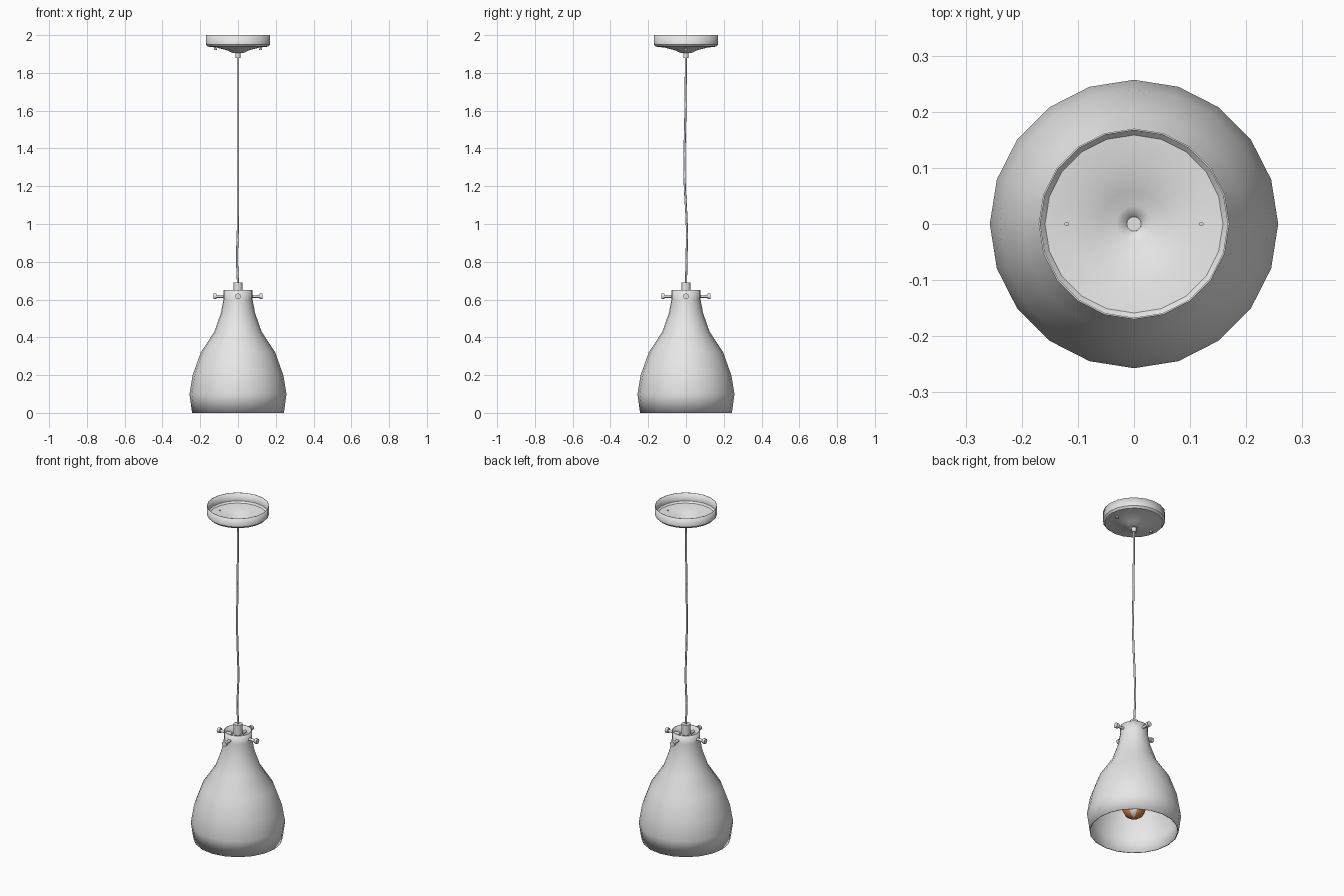
import bpy, bmesh, math
from mathutils import Matrix, Vector

if "Cube" in bpy.data.objects:
    bpy.data.objects.remove(bpy.data.objects["Cube"])


def material(name, rgb):
    m = bpy.data.materials.new(name)
    m.use_nodes = True
    m.diffuse_color = (*rgb, 1)
    m.node_tree.nodes["Principled BSDF"].inputs["Base Color"].default_value = (*rgb, 1)
    return m


GREY = material("light grey", (0.8, 0.8, 0.8))
AMBER = material("amber glass", (0.7, 0.25, 0.06))


def smooth(ob, angle=40):
    bpy.ops.object.select_all(action="DESELECT")
    ob.select_set(True)
    bpy.context.view_layer.objects.active = ob
    bpy.ops.object.shade_smooth_by_angle(angle=math.radians(angle))


def lathe(name, profile, sides, mat=GREY, wall=0, matrix=None):
    """Revolve (radius, height) points, listed bottom to top on the outside."""
    bm = bmesh.new()
    verts = [bm.verts.new((r, 0, z)) for r, z in profile]
    edges = [bm.edges.new(pair) for pair in zip(verts, verts[1:])]
    bmesh.ops.spin(bm, geom=verts + edges, axis=(0, 0, 1), cent=(0, 0, 0),
                   angle=math.tau, steps=sides, use_duplicate=False)
    bmesh.ops.remove_doubles(bm, verts=bm.verts, dist=0.0002)
    bmesh.ops.recalc_face_normals(bm, faces=bm.faces)
    if wall:
        # Open shells: make the rim-side wall face away from the axis
        side = max(bm.faces, key=lambda f: f.calc_center_median().xy.length)
        if side.normal.xy.dot(side.calc_center_median().xy) < 0:
            bmesh.ops.reverse_faces(bm, faces=bm.faces)
    if matrix:
        bm.transform(matrix)
    me = bpy.data.meshes.new(name)
    bm.to_mesh(me)
    bm.free()
    me.materials.append(mat)
    ob = bpy.data.objects.new(name, me)
    bpy.context.collection.objects.link(ob)
    smooth(ob)
    if wall:
        mod = ob.modifiers.new("wall", "SOLIDIFY")
        mod.thickness = wall
        mod.offset = -1
    return ob


# Bell shade, open at both ends
lathe("shade", [(0.243, 0), (0.257, 0.1), (0.24, 0.2), (0.197, 0.32), (0.125, 0.43),
                (0.09, 0.53), (0.077, 0.6), (0.077, 0.65)], 20, wall=0.005)

# Ceiling canopy: an open dish with a shallow funnel below
lathe("canopy", [(0.013, 1.905), (0.033, 1.907), (0.06, 1.92), (0.113, 1.934),
                 (0.16, 1.939), (0.17, 1.95), (0.17, 2.0)], 20, wall=0.003)
lathe("cord_grip", [(0, 1.88), (0.013, 1.88), (0.013, 1.908), (0, 1.908)], 12)
for side, label in ((1, "left"), (-1, "right")):
    lathe("canopy_screw_" + label,
          [(0, 1.922), (0.008, 1.922), (0.008, 1.93), (0.004, 1.93), (0.004, 1.942), (0, 1.942)],
          10, matrix=Matrix.Translation((side * 0.12, 0, 0)))

# Lamp socket with its collar
lathe("socket", [(0, 0.33), (0.036, 0.33), (0.036, 0.5), (0.042, 0.51), (0.042, 0.61),
                 (0.024, 0.63), (0.024, 0.69), (0, 0.69)], 16)

# Four thumb screws round the neck
for i in range(4):
    turn = Matrix.Rotation(i * math.pi / 2, 4, "Z") @ Matrix.Rotation(math.pi / 2, 4, "Y")
    lathe(f"thumb_screw_{i + 1}",
          [(0, 0.04), (0.008, 0.04), (0.008, 0.115), (0.015, 0.115), (0.015, 0.131), (0, 0.131)],
          12, matrix=Matrix.Translation((0, 0, 0.617)) @ turn)

# Bulb
bulb = lathe("bulb", [(0, 0.08), (0.025, 0.085), (0.049, 0.102), (0.063, 0.13), (0.064, 0.155),
                      (0.055, 0.195), (0.04, 0.25), (0.031, 0.29), (0.03, 0.34)], 16, AMBER)
bulb.data.materials.append(GREY)
for face in bulb.data.polygons:
    c = face.center
    if abs(math.atan2(c.y, c.x) - math.pi / 4) < 0.3:
        face.material_index = 1

# Slightly wavy hanging cord
curve = bpy.data.curves.new("cord", "CURVE")
curve.dimensions = "3D"
curve.bevel_depth = 0.0055
curve.bevel_resolution = 2
curve.resolution_u = 4
path = [(0, 0, 1.9), (0, -0.003, 1.6), (0, -0.008, 1.25), (-0.001, 0.005, 0.97),
        (-0.005, 0.003, 0.82), (0, 0, 0.68)]
spline = curve.splines.new("BEZIER")
spline.bezier_points.add(len(path) - 1)
for p, co in zip(spline.bezier_points, path):
    p.co = Vector(co)
    p.handle_left_type = p.handle_right_type = "AUTO"
curve.materials.append(GREY)
bpy.context.collection.objects.link(bpy.data.objects.new("cord", curve))
